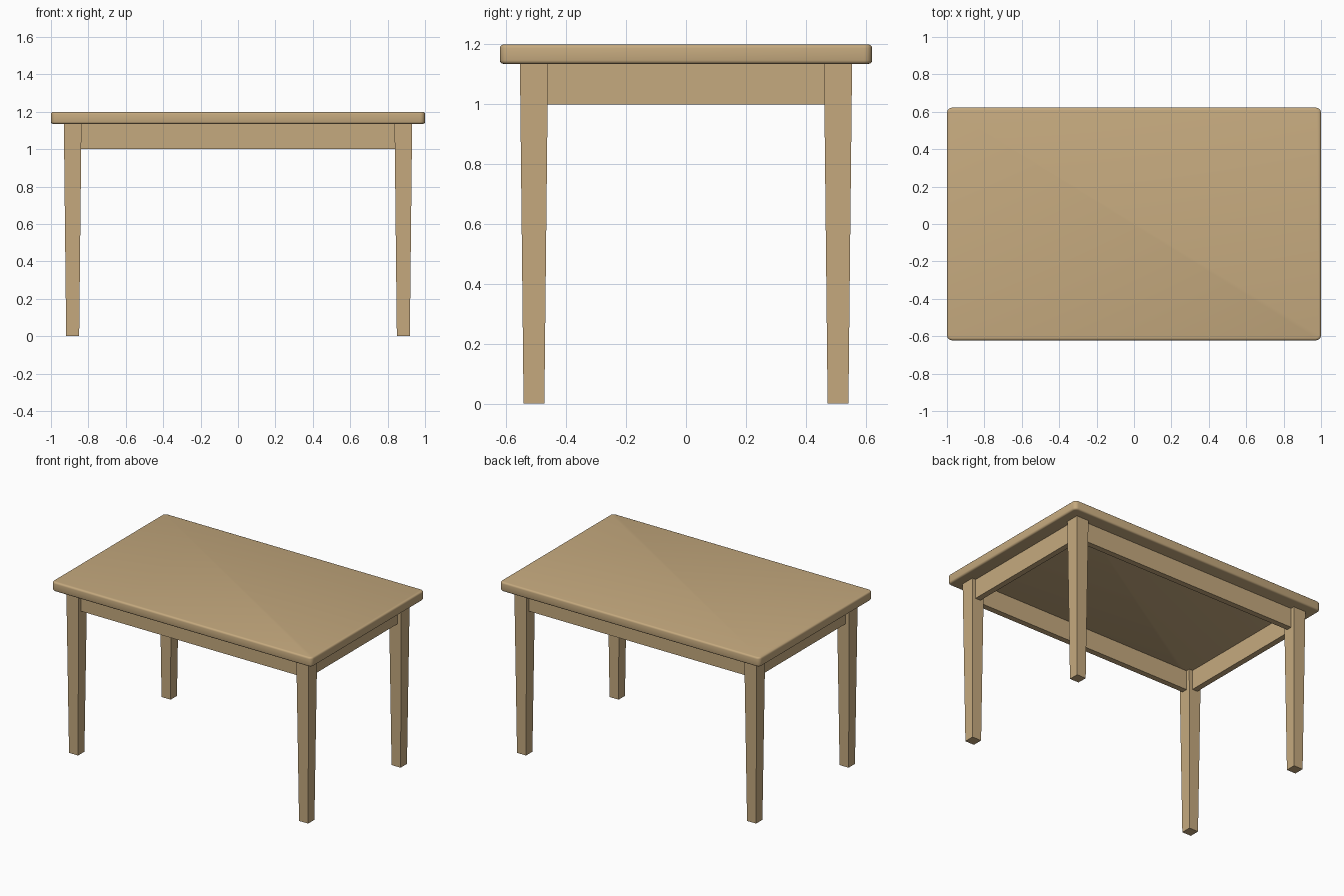
import bpy, bmesh

if "Cube" in bpy.data.objects:
    bpy.data.objects.remove(bpy.data.objects["Cube"])

wood = bpy.data.materials.new("wood")
wood.diffuse_color = (0.56, 0.40, 0.21, 1)
wood.use_nodes = True
wood.node_tree.nodes["Principled BSDF"].inputs["Base Color"].default_value = wood.diffuse_color


def box(name, lo, hi, edit=None):
    """Axis-aligned box between two corners, optionally edited in bmesh."""
    bm = bmesh.new()
    bmesh.ops.create_cube(bm, size=1)
    for v in bm.verts:
        for i in range(3):
            v.co[i] = hi[i] if v.co[i] > 0 else lo[i]
    if edit:
        edit(bm)
    mesh = bpy.data.meshes.new(name)
    bm.to_mesh(mesh)
    bm.free()
    mesh.materials.append(wood)
    ob = bpy.data.objects.new(name, mesh)
    bpy.context.collection.objects.link(ob)
    return ob


TOP_Z, UNDER_Z, APRON_Z = 1.2, 1.135, 1.0
LEG_X, LEG_Y = 0.884, 0.508


# Tabletop: rounded vertical corners, then softened rims
def round_top(bm):
    corners = [e for e in bm.edges
               if abs(e.verts[0].co.z - e.verts[1].co.z) > 0.01]
    bmesh.ops.bevel(bm, geom=corners, offset=0.027, segments=4,
                    profile=0.5, affect='EDGES')
    rims = [e for e in bm.edges
            if abs(e.verts[0].co.z - e.verts[1].co.z) < 0.001]
    bmesh.ops.bevel(bm, geom=rims, offset=0.012, segments=3,
                    profile=0.5, affect='EDGES')


top = box("tabletop", (-1, -0.622, UNDER_Z), (1, 0.622, TOP_Z), round_top)
bpy.context.view_layer.objects.active = top
top.select_set(True)
bpy.ops.object.shade_smooth_by_angle(angle=0.6)


# Legs: square, tapering towards the floor
def taper_at(x, y):
    def taper(bm):
        for v in bm.verts:
            if v.co.z < 0.01:
                v.co.x = x + (v.co.x - x) * 0.74
                v.co.y = y + (v.co.y - y) * 0.74
    return taper


HALF = 0.047
for sx, side in ((-1, "left"), (1, "right")):
    for sy, end in ((-1, "front"), (1, "back")):
        x, y = sx * LEG_X, sy * LEG_Y
        box(f"{end}_{side}_leg", (x - HALF, y - HALF, 0),
            (x + HALF, y + HALF, UNDER_Z), taper_at(x, y))

# Aprons: rails between the legs, set back from the leg faces
T = 0.02
for s, end, side in ((-1, "front", "left"), (1, "back", "right")):
    x, y = s * LEG_X, s * LEG_Y
    box(f"{end}_apron", (-LEG_X + 0.04, y - T, APRON_Z),
        (LEG_X - 0.04, y + T, UNDER_Z))
    box(f"{side}_apron", (x - T, -LEG_Y + 0.04, APRON_Z),
        (x + T, LEG_Y - 0.04, UNDER_Z))
